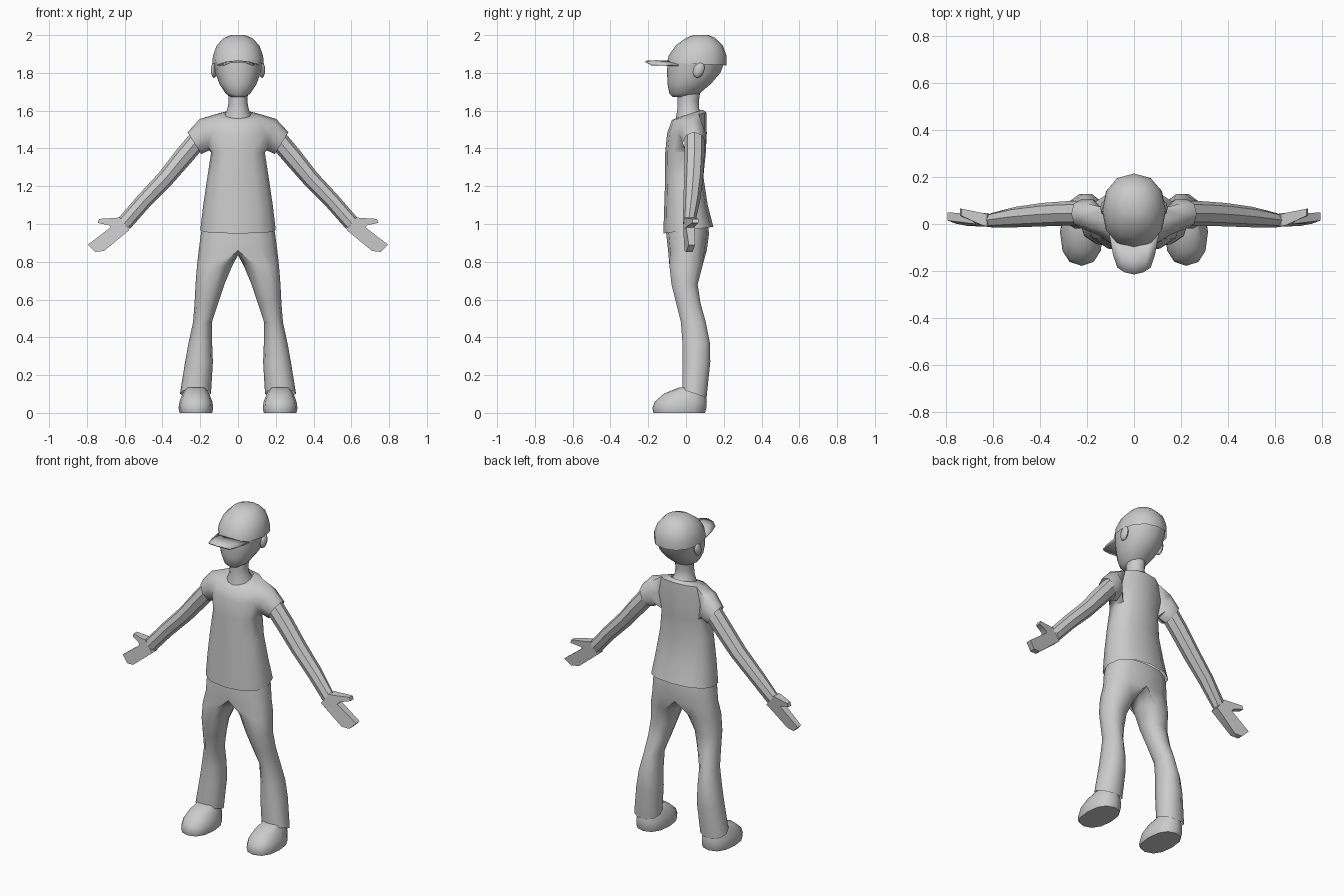
import bpy, bmesh
from math import sin, cos, pi, radians
from mathutils import Vector

if "Cube" in bpy.data.objects:
    bpy.data.objects.remove(bpy.data.objects["Cube"])


def sgnpow(v, p):
    return (abs(v) ** p) * (1 if v >= 0 else -1)


def ring(row, angles, cx=0.0, p=1.0):
    """Cross-section (half width, front y, back y, front z, back z); angle 0 = front, 90 = outer side."""
    hw, yf, yb, zf, zb = row if len(row) == 5 else (*row, row[-1])
    pts = []
    for a in angles:
        s, c = sgnpow(sin(a), p), sgnpow(cos(a), p)
        k = (1 - c) / 2
        pts.append(Vector((cx + hw * s, yf + (yb - yf) * k, zf + (zb - zf) * k)))
    return pts


def add(bm, pts):
    return [bm.verts.new(p) for p in pts]


def skin(bm, rows, closed=False, skip=()):
    for j in range(len(rows) - 1):
        a, b = rows[j], rows[j + 1]
        n = len(a)
        for i in range(n if closed else n - 1):
            if (j, i) not in skip:
                k = (i + 1) % n
                bm.faces.new((a[i], a[k], b[k], b[i]))


def finish(name, bm, angle=40, thick=0):
    bmesh.ops.recalc_face_normals(bm, faces=bm.faces)
    me = bpy.data.meshes.new(name)
    bm.to_mesh(me)
    bm.free()
    ob = bpy.data.objects.new(name, me)
    bpy.context.collection.objects.link(ob)
    bpy.ops.object.select_all(action='DESELECT')
    ob.select_set(True)
    bpy.context.view_layer.objects.active = ob
    bpy.ops.object.shade_smooth_by_angle(angle=radians(angle))
    m = ob.modifiers.new("mirror", 'MIRROR')
    m.use_clip = True
    if thick:
        s = ob.modifiers.new("thickness", 'SOLIDIFY')
        s.thickness, s.offset = thick, 0
    return ob


HALF = [pi * i / 6 for i in range(7)]
FULL = [2 * pi * i / 12 for i in range(12)]
LEG = [radians(90 + 36 * (i - 3)) for i in range(10)]


def half_loft(name, rows, p=1.0, cap_start=False, cap_end=False):
    bm = bmesh.new()
    vs = [add(bm, ring(r, HALF, p=p)) for r in rows]
    skin(bm, vs)
    if cap_start:
        bm.faces.new(vs[0])
    if cap_end:
        bm.faces.new(vs[-1])
    return finish(name, bm)


# Head, neck and cap crown
half_loft("head", [(.035, -.07, .025, 1.672), (.065, -.088, .07, 1.69), (.098, -.098, .13, 1.74),
                   (.12, -.1, .182, 1.80), (.128, -.098, .205, 1.86)], .9, cap_start=True)
half_loft("neck", [(.072, -.055, .085, 1.555, 1.59), (.056, -.045, .07, 1.61), (.05, -.045, .068, 1.65),
                   (.053, -.045, .075, 1.70)])
half_loft("cap_crown", [(.136, -.1, .214, 1.855, 1.84), (.133, -.092, .215, 1.89), (.113, -.055, .195, 1.945),
                        (.075, 0, .155, 1.985), (.035, .04, .12, 2.0)], .92, cap_end=True)

# Cap brim, drooping toward its sides
bm = bmesh.new()
skin(bm, [add(bm, [(0, -.095, 1.862), (.06, -.085, 1.855), (.105, -.04, 1.84)]),
          add(bm, [(0, -.16, 1.863), (.05, -.15, 1.857), (.088, -.13, 1.842)]),
          add(bm, [(0, -.215, 1.86), (.04, -.205, 1.856), (.07, -.185, 1.844)])])
finish("cap_brim", bm, thick=.008)

# Ears
bm = bmesh.new()
bmesh.ops.create_uvsphere(bm, u_segments=8, v_segments=5, radius=1)
for v in bm.verts:
    v.co = Vector((.127 + .017 * v.co.x, .068 + .03 * v.co.y + .008 * v.co.z, 1.815 + .042 * v.co.z))
finish("ear", bm)

# Shirt: half torso with an arm hole that runs on into the sleeve
bm = bmesh.new()
torso = [add(bm, ring(r, HALF, p=.85)) for r in [
    (.20, -.12, .145, .95, .985), (.184, -.115, .115, 1.1), (.162, -.11, .092, 1.25),
    (.142, -.11, .105, 1.38), (.16, -.1, .11, 1.48), (.135, -.075, .108, 1.55, 1.59),
    (.07, -.05, .09, 1.56, 1.605)]]
skin(bm, torso, skip={(3, 2), (3, 3), (4, 2), (4, 3)})
hole = [torso[j][i] for j, i in [(3, 2), (3, 3), (3, 4), (4, 4), (5, 4), (5, 3), (5, 2), (4, 2)]]


def sleeve(c, u, ry):
    return [Vector(c) - Vector(u) * cos(a) + Vector((0, ry * sin(a), 0))
            for a in [radians(45 * (i - 1)) for i in range(8)]]


skin(bm, [hole, add(bm, sleeve((.177, .035, 1.473), (.025, 0, .083), .072)),
          add(bm, sleeve((.231, .043, 1.428), (.036, 0, .058), .06))], closed=True)
finish("shirt", bm, 50)

# Arm from inside the sleeve to the wrist
bm = bmesh.new()
skin(bm, [add(bm, sleeve(c, Vector((.74, 0, .67)) * r, ry)) for c, r, ry in [
    ((.205, .045, 1.455), .052, .053), ((.29, .045, 1.355), .051, .052), ((.385, .04, 1.24), .046, .05),
    ((.5, .03, 1.12), .043, .044), ((.603, .016, 1.002), .042, .032)]], closed=True)
finish("arm", bm)

# Hand: flat mitten outline with a thumb (x, z, centre y, half thickness)
bm = bmesh.new()
outline = [(.625, 1.035, .016, .026), (.65, 1.032, .022, .026), (.735, 1.027, .05, .015), (.742, 1.006, .05, .015),
           (.685, .993, .032, .02), (.675, .982, .022, .022), (.795, .89, .032, .017), (.757, .852, .018, .017),
           (.71, .857, .01, .018), (.575, .968, .012, .026)]
sides = [add(bm, [(x, y + s * h, z) for x, z, y, h in outline]) for s in (-1, 1)]
skin(bm, sides, closed=True)
for s in sides:
    bm.faces.new(s)
finish("hand", bm)

# Trousers: half hip that closes into one flared leg
bm = bmesh.new()
hip = [add(bm, ring(r, HALF, p=.85)) for r in [
    (.185, -.095, .115, 1.0), (.196, -.105, .122, .95), (.208, -.095, .11, .86)]]
skin(bm, hip)
crotch = add(bm, [(0, .055, .843), (0, 0, .835), (0, -.045, .843)])
leg = [hip[-1] + crotch]
for inner, outer, yf, yb, zf, zb in [
        (.03, .217, -.092, .092, .78, .78), (.072, .225, -.08, .065, .68, .68), (.105, .23, -.055, .08, .58, .58),
        (.138, .238, -.03, .108, .48, .48), (.137, .262, -.022, .13, .37, .37), (.133, .28, -.022, .132, .27, .27),
        (.143, .307, -.022, .112, .125, .08)]:
    leg.append(add(bm, ring(((outer - inner) / 2, yf, yb, zf, zb), LEG, (inner + outer) / 2, .92)))
skin(bm, leg, closed=True)
finish("trousers", bm, 60)

# Shoe
bm = bmesh.new()
shoe = [add(bm, ring(r, FULL, .223, .85)) for r in [
    (.086, -.172, .1, 0), (.092, -.178, .108, .025), (.087, -.165, .11, .06), (.07, -.115, .105, .103),
    (.05, -.035, .095, .135)]]
skin(bm, shoe, closed=True)
bm.faces.new(shoe[0])
bm.faces.new(shoe[-1])
finish("shoe", bm)
